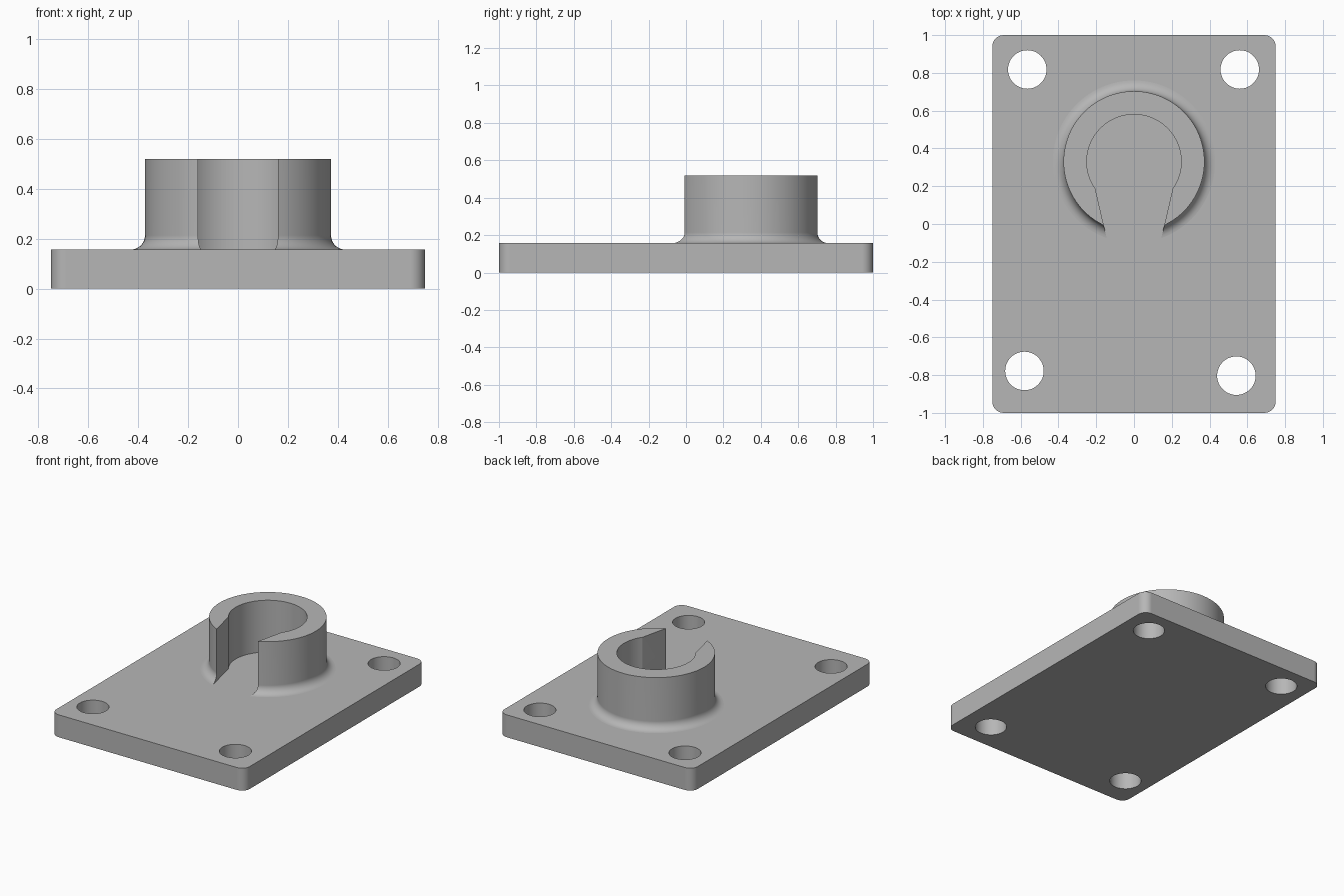
import bpy, bmesh
from math import sin, cos, pi, sqrt, radians

cube = bpy.data.objects.get("Cube")
if cube:
    bpy.data.objects.remove(cube)

PLATE_TOP, RING_TOP = 0.157, 0.52
RING_Y, OUTER, INNER, FILLET = 0.33, 0.373, 0.25, 0.057

grey = bpy.data.materials.new("plain grey")
grey.use_nodes = True
colour = (0.47, 0.47, 0.47, 1)
grey.diffuse_color = colour
grey.node_tree.nodes["Principled BSDF"].inputs["Base Color"].default_value = colour


def arc(cx, cy, r, start, end, n):
    steps = [start + (end - start) * i / n for i in range(n + 1)]
    return [(cx + r * cos(radians(a)), cy + r * sin(radians(a))) for a in steps]


def finish(name, bm):
    bmesh.ops.recalc_face_normals(bm, faces=bm.faces)
    mesh = bpy.data.meshes.new(name)
    bm.to_mesh(mesh)
    bm.free()
    obj = bpy.data.objects.new(name, mesh)
    bpy.context.collection.objects.link(obj)
    mesh.materials.append(grey)
    return obj


def prism(name, outline, z0, z1):
    bm = bmesh.new()
    face = bm.faces.new([bm.verts.new((x, y, z0)) for x, y in outline])
    ext = bmesh.ops.extrude_face_region(bm, geom=[face])["geom"]
    verts = [g for g in ext if isinstance(g, bmesh.types.BMVert)]
    bmesh.ops.translate(bm, vec=(0, 0, z1 - z0), verts=verts)
    return finish(name, bm)


def cut(obj, cutters):
    bpy.ops.object.select_all(action="DESELECT")
    bpy.context.view_layer.objects.active = obj
    obj.select_set(True)
    for cutter in cutters:
        mod = obj.modifiers.new("cut", "BOOLEAN")
        mod.operation, mod.solver, mod.object = "DIFFERENCE", "EXACT", cutter
        bpy.ops.object.modifier_apply(modifier=mod.name)
        bpy.data.objects.remove(cutter)
    bpy.ops.object.shade_smooth_by_angle(angle=radians(25))
    weighted = obj.modifiers.new("weighted normals", "WEIGHTED_NORMAL")
    weighted.keep_sharp = True


# Base plate with rounded corners and four bolt holes
R = 0.06
outline = []
for start, sx, sy in ((0, 1, 1), (90, -1, 1), (180, -1, -1), (270, 1, -1)):
    outline += arc(sx * (0.75 - R), sy * (1 - R), R, start, start + 90, 8)
plate = prism("base_plate", outline, 0, PLATE_TOP)
holes = [(-0.565, 0.818), (0.56, 0.818), (-0.58, -0.778), (0.542, -0.803)]
cut(plate, [prism("bolt_hole", arc(x, y, 0.102, 0, 360, 48)[:-1], -0.1, 0.3)
            for x, y in holes])

# Round socket with a fillet at its foot
foot = PLATE_TOP - 0.02
profile = [(0, foot), (OUTER + FILLET, foot)]
profile += arc(OUTER + FILLET, PLATE_TOP + FILLET, FILLET, 270, 180, 8)
profile += [(OUTER, RING_TOP), (0, RING_TOP)]
bm = bmesh.new()
verts = [bm.verts.new((r, RING_Y, z)) for r, z in profile]
edges = [bm.edges.new(pair) for pair in zip(verts, verts[1:])]
bmesh.ops.spin(bm, geom=verts + edges, cent=(0, RING_Y, 0), axis=(0, 0, 1),
               angle=2 * pi, steps=96, use_duplicate=False)
bmesh.ops.remove_doubles(bm, verts=bm.verts, dist=0.0001)
socket = finish("socket_ring", bm)

# Keyhole opening: round bore and a slot narrowing towards the front
neck = 0.205
neck_y = RING_Y - sqrt(INNER ** 2 - neck ** 2)
mouth, mouth_y = 0.127, -0.15
keyhole = arc(0, RING_Y, INNER, -35, 215, 64)
keyhole = [p for p in keyhole if p[1] > neck_y + 0.002]
keyhole += [(-neck, neck_y), (-mouth, mouth_y), (mouth, mouth_y), (neck, neck_y)]
cut(socket, [prism("keyhole", keyhole, 0, 1)])
